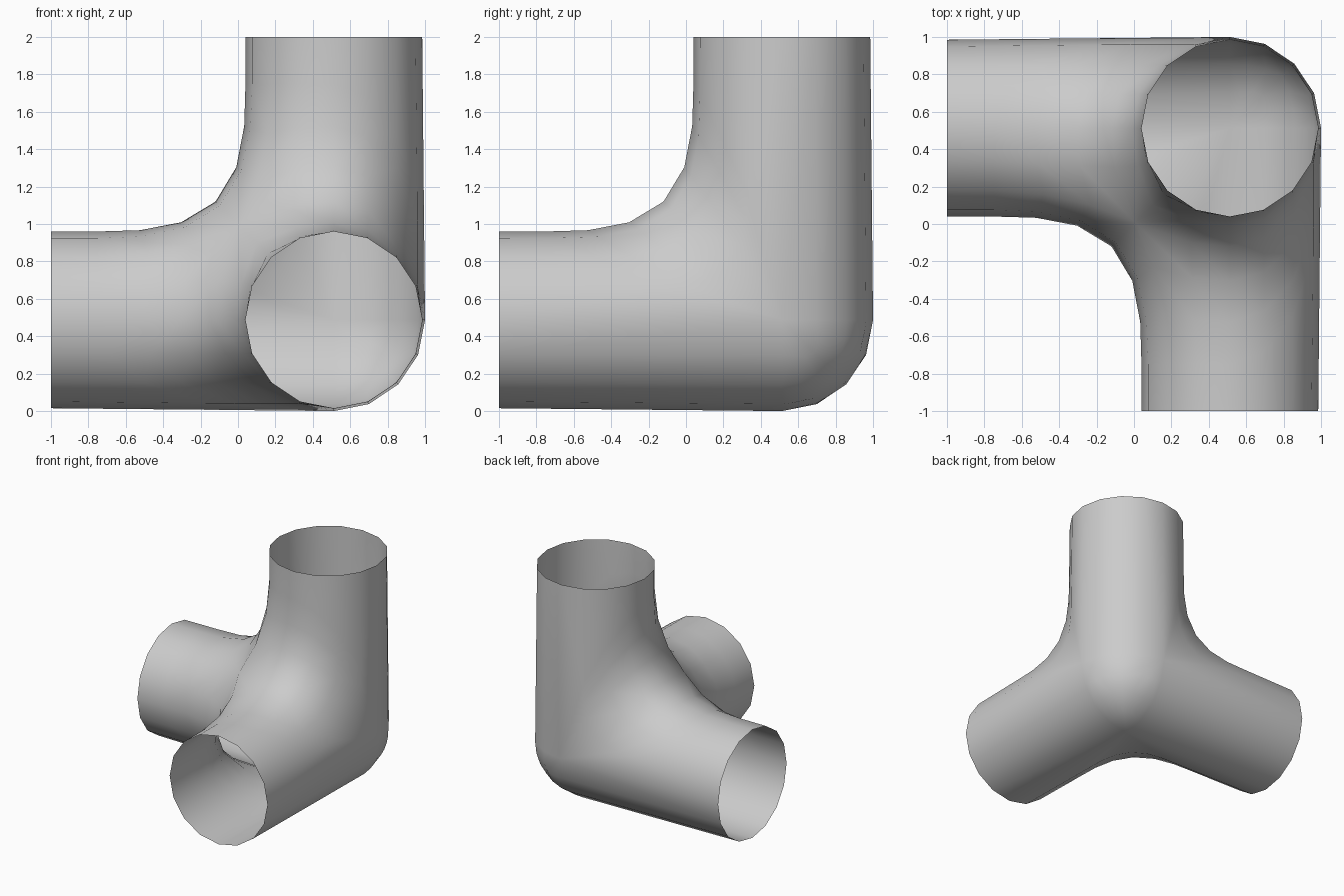
import bpy, bmesh, math
from itertools import permutations
from mathutils import Vector

old = bpy.data.objects.get("Cube")
if old:
    bpy.data.objects.remove(old)

LENGTH = 2.0        # pipe reach, measured from the outer corner
AXIS = 0.4875       # distance of each pipe axis from the outer planes
RADIUS = 0.4725     # pipe radius at the open ends
SWELL = 0.4875      # radius of the rounded outer corner
CREST = 1.12        # middle of the fillet between two pipes
REACH = 0.79        # how far a fillet runs along its pipe
SADDLE = AXIS + (CREST - AXIS) / 1.25   # where all three fillets meet
STEPS = 3


def pipe_line(degrees):
    """One lengthwise line: (along pipe, toward neighbour, toward third pipe)."""
    a = math.radians(degrees)
    c, s = math.cos(a), math.sin(a)
    r = RADIUS
    if degrees >= 0:                      # inner side, facing both other pipes
        third = AXIS + math.tan(a) * (SADDLE - AXIS)
        bend = 0.25 / (SADDLE - AXIS)
        seam = CREST - bend * (third - AXIS) ** 2
        start = AXIS + RADIUS + REACH
    elif degrees > -90:                   # flank with a fading fillet
        k = math.sqrt(c)
        r += (SWELL - RADIUS) * s * s * 0.8
        third = AXIS + r * s
        seam = AXIS + r * c + (CREST - AXIS - RADIUS) * k
        start = AXIS + r * c + REACH * k
    else:                                 # rounded outer corner
        r = SWELL
        d = Vector((c, s, c)).normalized() * r
        third, seam, start = AXIS + d.y, AXIS + d.x, AXIS
    p0 = Vector((start, AXIS + r * c, AXIS + r * s))
    p3 = Vector((seam, seam, third))
    leave = Vector((1, -1, 0))
    if degrees in (45, -135):
        leave = Vector((2, -1, -1))
    handle = 0.34 * (p3 - p0).length
    p1 = p0 - Vector((handle, 0, 0))
    p2 = p3 + leave.normalized() * handle
    line = [Vector((LENGTH, AXIS + RADIUS * c, AXIS + RADIUS * s))]
    for i in range(STEPS + 1):
        t = i / STEPS
        q = 1 - t
        line.append(p0 * q**3 + p1 * 3 * q * q * t + p2 * 3 * q * t * t + p3 * t**3)
    return line


# Half of one pipe, repeated over every ordering of the three axes
lines = [pipe_line(-135 + 22.5 * i) for i in range(9)]
bm = bmesh.new()
for along, side, third in permutations(range(3)):
    grid = []
    for line in lines:
        row = []
        for p in line:
            co = [0, 0, 0]
            co[along], co[side], co[third] = p
            row.append(bm.verts.new((1 - co[0], 1 - co[1], co[2])))
        grid.append(row)
    for a, b in zip(grid, grid[1:]):
        for i in range(len(a) - 1):
            bm.faces.new((a[i], a[i + 1], b[i + 1], b[i]))
bmesh.ops.remove_doubles(bm, verts=bm.verts, dist=0.0005)
bmesh.ops.recalc_face_normals(bm, faces=bm.faces)

# Make the shell face outward, judged at its outermost corner
bm.normal_update()
outward = Vector((1, 1, -1))
tip = max(bm.faces, key=lambda f: f.calc_center_median().dot(outward))
if tip.normal.dot(outward) < 0:
    bmesh.ops.reverse_faces(bm, faces=bm.faces)
for f in bm.faces:
    f.smooth = True

mesh = bpy.data.meshes.new("pipe_corner")
bm.to_mesh(mesh)
bm.free()
pipe = bpy.data.objects.new("pipe_corner", mesh)
bpy.context.collection.objects.link(pipe)

# Plain grey
grey = bpy.data.materials.new("plain_grey")
grey.use_nodes = True
colour = (0.6, 0.6, 0.6, 1)
grey.diffuse_color = colour
grey.node_tree.nodes["Principled BSDF"].inputs["Base Color"].default_value = colour
mesh.materials.append(grey)
